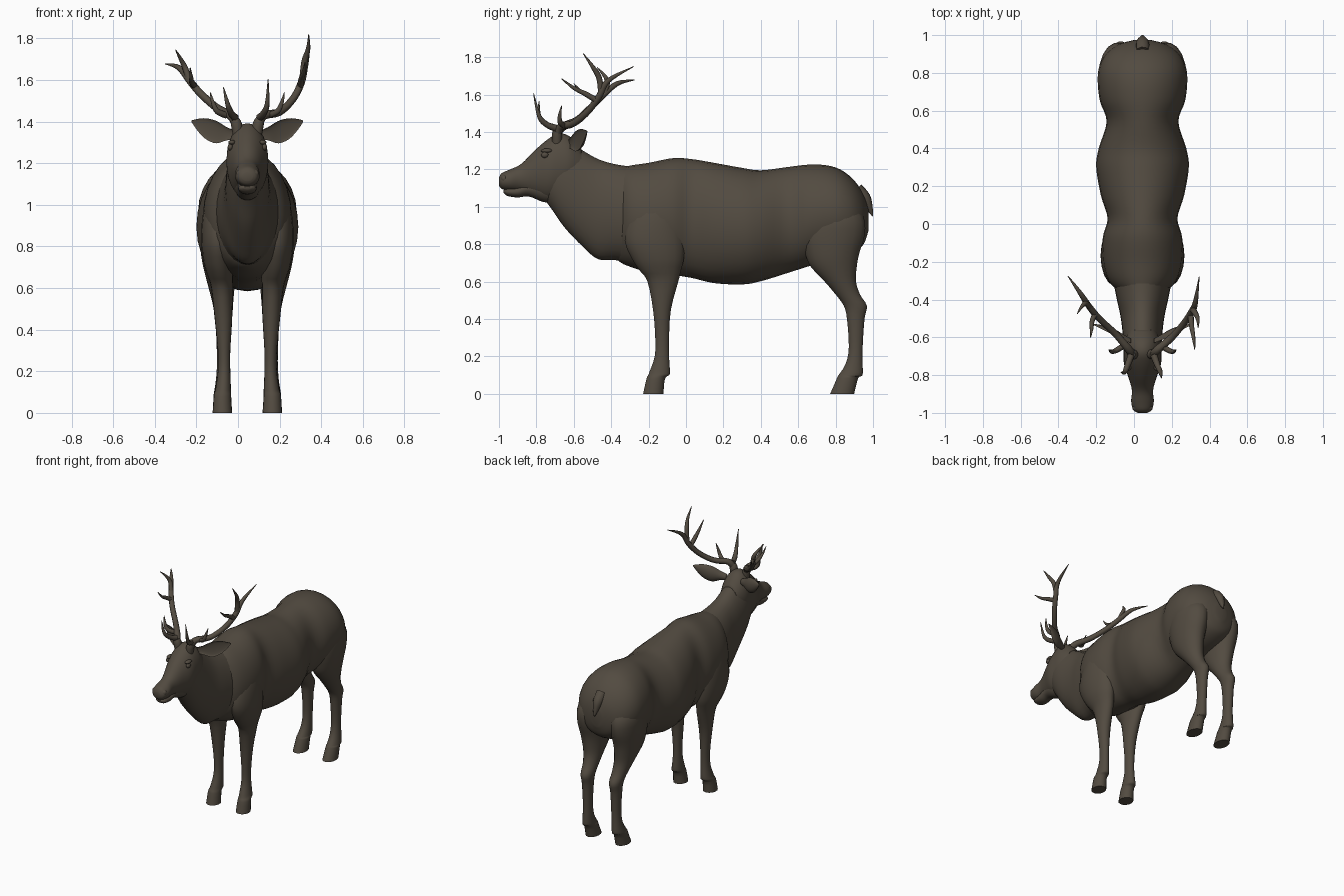
import bpy, bmesh, math
from mathutils import Vector

CX = 0.045  # the body's own centre line
coat = bpy.data.materials.new("dark brown coat")
coat.diffuse_color = (0.085, 0.07, 0.052, 1)


def smooth_path(keys, steps):
    """Catmull-Rom interpolation through tuples of numbers."""
    out = []
    for i in range(len(keys) - 1):
        p0, p1 = keys[max(i - 1, 0)], keys[i]
        p2, p3 = keys[i + 1], keys[min(i + 2, len(keys) - 1)]
        for k in range(steps):
            t = k / steps
            out.append([0.5 * (2 * b + (c - a) * t + (2 * a - 5 * b + 4 * c - d) * t * t
                        + (3 * b - a - 3 * c + d) * t ** 3) for a, b, c, d in zip(p0, p1, p2, p3)])
    return out + [list(keys[-1])]


def skin(name, rings, angle=50):
    """Join rings of points into a capped, smooth shaded tube."""
    bm = bmesh.new()
    loops = [[bm.verts.new(p) for p in r] for r in rings]
    n = len(loops[0])
    for a, b in zip(loops, loops[1:]):
        for i in range(n):
            bm.faces.new((a[i], a[(i + 1) % n], b[(i + 1) % n], b[i]))
    bm.faces.new(loops[0])
    bm.faces.new(loops[-1])
    bmesh.ops.recalc_face_normals(bm, faces=bm.faces)
    me = bpy.data.meshes.new(name)
    bm.to_mesh(me)
    bm.free()
    me.materials.append(coat)
    ob = bpy.data.objects.new(name, me)
    bpy.context.collection.objects.link(ob)
    bpy.ops.object.select_all(action='DESELECT')
    ob.select_set(True)
    bpy.context.view_layer.objects.active = ob
    bpy.ops.object.shade_smooth_by_angle(angle=math.radians(angle))
    return ob


def circle(n):
    return [(math.cos(2 * math.pi * i / n), math.sin(2 * math.pi * i / n)) for i in range(n)]


def body(name, keys, n=28):
    """Sections across y: (y, top z, bottom z, half width)."""
    skin(name, [[(CX + w * c, y, (t + b) / 2 + (t - b) / 2 * s) for c, s in circle(n)]
                for y, t, b, w in smooth_path(keys, 4)])


def leg(name, keys, side):
    """Sections across z: (z, front y, back y, x offset, half width)."""
    skin(name, [[(CX + side * x + w * c, (f + b) / 2 + (b - f) / 2 * s, z) for c, s in circle(18)]
                for z, f, b, x, w in smooth_path(keys, 3)])


def tube(name, keys, n=8):
    """Round tube along (x, y, z, radius)."""
    pts = smooth_path(keys, 5)
    rings = []
    for i, p in enumerate(pts):
        d = (Vector(pts[min(i + 1, len(pts) - 1)][:3]) - Vector(pts[max(i - 1, 0)][:3])).normalized()
        u = d.cross(Vector((0.35, 0.9, -0.2))).normalized()
        v = d.cross(u)
        rings.append([Vector(p[:3]) + (u * c + v * s) * max(p[3], 0.001) for c, s in circle(n)])
    return skin(name, rings)


def ball(name, loc, size):
    skin(name, [[(loc[0] + size[0] * c * math.sin(a), loc[1] + size[1] * s * math.sin(a),
                  loc[2] + size[2] * math.cos(a)) for c, s in circle(14)]
                for a in [math.pi * (0.02 + 0.96 * k / 9) for k in range(10)]])


# Torso with shoulder, barrel and rump lobes
body("torso", [(-.40, 1.13, .77, .05), (-.36, 1.20, .71, .12), (-.3, 1.22, .68, .18),
               (-.2, 1.235, .65, .21), (-.07, 1.26, .635, .21), (.03, 1.255, .62, .185),
               (.15, 1.235, .592, .22), (.3, 1.208, .585, .245), (.4, 1.195, .602, .232),
               (.54, 1.212, .645, .19), (.65, 1.225, .68, .225), (.75, 1.222, .71, .237),
               (.83, 1.197, .73, .23), (.9, 1.14, .76, .195), (.95, 1.065, .8, .13),
               (.975, .99, .87, .04)])

# Neck and skull, with the deep throat
body("neck", [(-.78, 1.29, 1.07, .05), (-.72, 1.345, .99, .085), (-.65, 1.36, .89, .1),
              (-.55, 1.30, .785, .108), (-.47, 1.255, .72, .12), (-.38, 1.228, .715, .14),
              (-.25, 1.21, .70, .16), (-.1, 1.2, .75, .15)])
body("head", [(-1.0, 1.155, 1.115, .025), (-.985, 1.18, 1.095, .048), (-.94, 1.2, 1.085, .06),
              (-.88, 1.23, 1.08, .056), (-.81, 1.3, 1.055, .075), (-.74, 1.36, 1.03, .098),
              (-.68, 1.392, 1.04, .1), (-.62, 1.375, 1.08, .095), (-.56, 1.31, 1.12, .07)])
body("lower_jaw", [(-.975, 1.088, 1.075, .02), (-.955, 1.1, 1.058, .04), (-.9, 1.11, 1.05, .045),
                   (-.84, 1.14, 1.055, .048), (-.76, 1.16, 1.025, .062), (-.68, 1.16, 1.02, .06)])

# Tail
tube("tail", [(CX, .91, 1.09, .04), (CX, .955, 1.045, .035), (CX, .98, .995, .02),
              (CX, .998, .95, .003)])

hind = [(1.08, .70, .86, .09, .07), (.95, .635, .95, .125, .1), (.85, .615, .958, .133, .098),
        (.75, .635, .928, .133, .088), (.68, .665, .915, .13, .077), (.6, .74, .91, .124, .062),
        (.53, .80, .932, .118, .05), (.47, .843, .968, .115, .043), (.4, .86, .955, .115, .036),
        (.25, .87, .945, .115, .031), (.16, .853, .945, .117, .034), (.1, .815, .945, .12, .04),
        (.085, .807, .922, .12, .042), (0, .77, .9, .12, .046)]
front = [(1.08, -.25, -.07, .11, .07), (.95, -.31, -.02, .13, .085), (.82, -.33, -.005, .14, .082),
         (.72, -.29, -.01, .138, .072), (.66, -.25, -.025, .13, .062), (.6, -.207, -.04, .122, .052),
         (.45, -.177, -.08, .115, .042), (.3, -.165, -.09, .112, .03), (.2, -.168, -.09, .112, .03),
         (.12, -.195, -.085, .116, .037), (.1, -.203, -.09, .118, .04), (.08, -.212, -.112, .12, .042),
         (0, -.23, -.12, .12, .047)]

for side, tag in ((-1, "right"), (1, "left")):
    leg("front_leg_" + tag, front, side)
    leg("hind_leg_" + tag, hind, side)
    # Eyes, brows and nostrils
    ball("eye_" + tag, (CX + side * .082, -.755, 1.277), (.013, .02, .016))
    ball("brow_" + tag, (CX + side * .074, -.745, 1.3), (.018, .032, .012))
    ball("nostril_rim_" + tag, (CX + side * .035, -.972, 1.15), (.02, .018, .02))
    # Cupped leaf shaped ears: (x offset, y, z, depth, half height)
    ear = smooth_path([(.06, -.63, 1.335, .022, .022), (.1, -.615, 1.342, .03, .032),
                       (.15, -.59, 1.35, .034, .054), (.2, -.565, 1.366, .026, .05),
                       (.24, -.545, 1.385, .014, .028), (.268, -.53, 1.402, .003, .004)], 4)
    skin("ear_" + tag, [[(CX + side * x, y + d * (c if c > 0 else -.3 * c), z + h * s)
                         for c, s in circle(16)] for x, y, z, d, h in ear], 70)
    # Antler burr, brow tine and second tine
    b = lambda x, y, z, r: (CX + side * x, y, z, r)
    tube("antler_base_" + tag, [b(.045, -.69, 1.34, .026), b(.052, -.69, 1.385, .027),
                                b(.06, -.69, 1.41, .022)], 12)
    tip = (.1, -.815, 1.605) if side > 0 else (.115, -.785, 1.565)
    tube("brow_tine_" + tag, [b(.06, -.695, 1.42, .019), b(.078, -.745, 1.44, .016),
                              b(.095, -.785, 1.485, .012), b(*tip, .002)])
    tube("second_tine_" + tag, [b(.1, -.645, 1.43, .016), b(.145, -.672, 1.45, .014),
                                b(.165, -.675, 1.49, .01), b(.178, -.665, 1.54, .002)])

# Main beams and crown tines, which differ on the two sides
tube("antler_beam_left", [(.1, -.69, 1.39, .022), (.125, -.665, 1.43, .022), (.2, -.6, 1.447, .019),
                          (.265, -.525, 1.51, .018), (.305, -.465, 1.59, .018),
                          (.325, -.415, 1.675, .014), (.345, -.28, 1.75, .002)])
tube("crown_tine_left", [(.31, -.455, 1.61, .016), (.32, -.465, 1.69, .016),
                         (.337, -.5, 1.75, .011), (.34, -.55, 1.82, .002)])
tube("front_tine_left", [(.3, -.48, 1.57, .016), (.305, -.54, 1.605, .014),
                         (.315, -.6, 1.635, .01), (.322, -.665, 1.685, .002)])
tube("antler_beam_right", [(-.01, -.69, 1.39, .022), (-.035, -.655, 1.43, .022),
                           (-.1, -.58, 1.465, .019), (-.18, -.505, 1.535, .018),
                           (-.235, -.44, 1.6, .017), (-.285, -.365, 1.66, .013),
                           (-.35, -.275, 1.678, .002)])
tube("crown_tine_right", [(-.235, -.44, 1.6, .015), (-.255, -.42, 1.66, .014),
                          (-.275, -.435, 1.7, .01), (-.3, -.475, 1.745, .002)])
tube("front_tine_right", [(-.205, -.475, 1.565, .014), (-.222, -.515, 1.59, .013),
                          (-.225, -.56, 1.615, .009), (-.23, -.6, 1.66, .002)])
